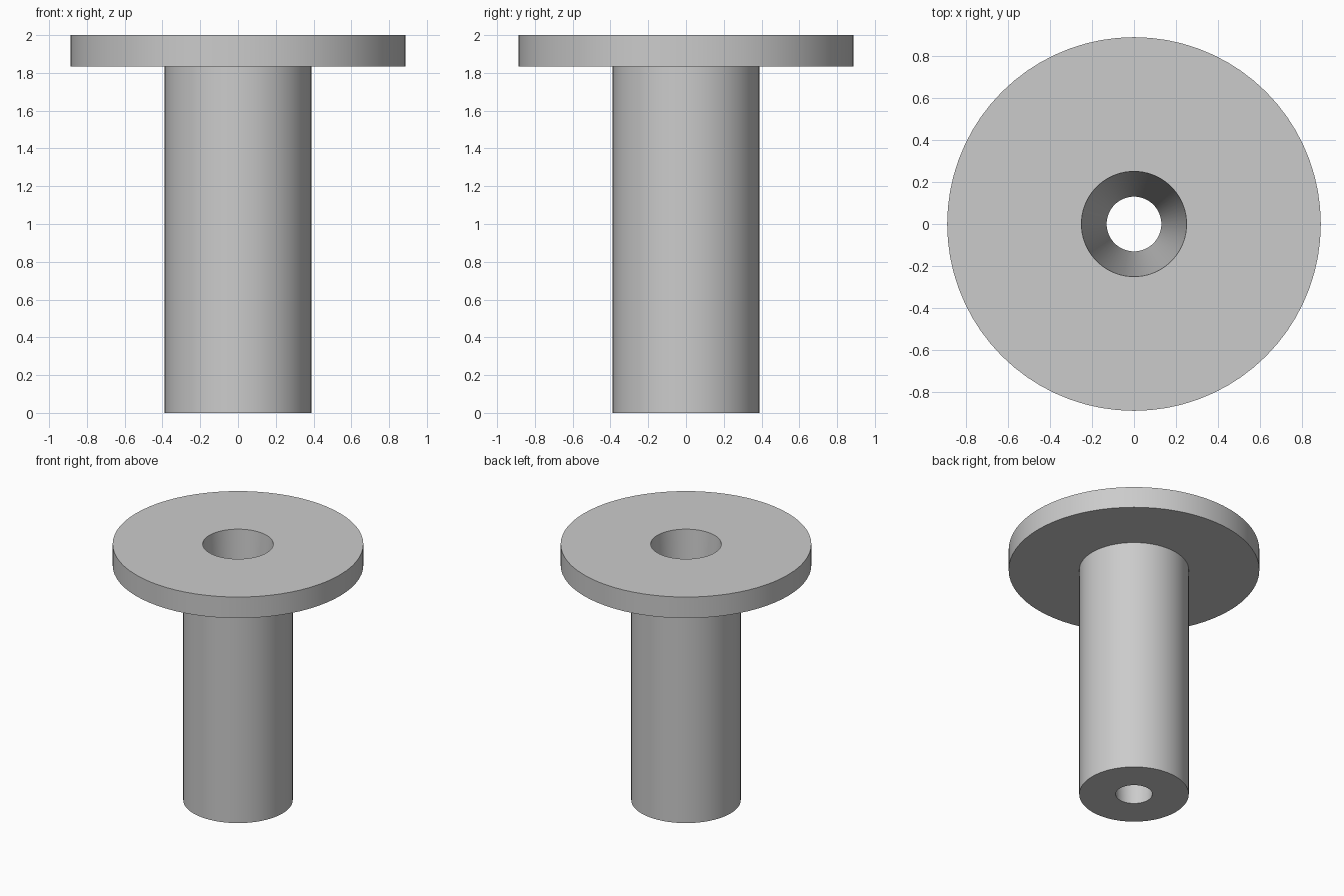
import bpy, bmesh, math

cube = bpy.data.objects.get("Cube")
if cube:
    bpy.data.objects.remove(cube, do_unlink=True)

# Main dimensions
HEIGHT, FLANGE_BOTTOM = 2.0, 1.835
FLANGE_R, SHAFT_R = 0.888, 0.388
BORE_TOP_R, BORE_BOTTOM_R = 0.25, 0.13
SIDES = 72

# Plain grey material
grey = bpy.data.materials.new("plain_grey")
grey.use_nodes = True
colour = (0.6, 0.6, 0.6, 1)
grey.diffuse_color = colour
grey.node_tree.nodes["Principled BSDF"].inputs["Base Color"].default_value = colour


def lathe(name, profile, material):
    """Revolve a closed (radius, height) profile around z."""
    bm = bmesh.new()
    verts = [bm.verts.new((r, 0, z)) for r, z in profile]
    edges = [bm.edges.new((v, verts[i - 1])) for i, v in enumerate(verts)]
    bmesh.ops.spin(bm, geom=verts + edges, cent=(0, 0, 0), axis=(0, 0, 1),
                   angle=math.tau, steps=SIDES, use_merge=True)
    bmesh.ops.remove_doubles(bm, verts=bm.verts[:], dist=0.0001)
    bmesh.ops.recalc_face_normals(bm, faces=bm.faces[:])
    mesh = bpy.data.meshes.new(name)
    bm.to_mesh(mesh)
    bm.free()
    mesh.materials.append(material)
    obj = bpy.data.objects.new(name, mesh)
    bpy.context.collection.objects.link(obj)
    bpy.ops.object.select_all(action="DESELECT")
    obj.select_set(True)
    bpy.context.view_layer.objects.active = obj
    bpy.ops.object.shade_smooth_by_angle(angle=math.radians(30))
    return obj


# Flanged sleeve with a tapered through bore
lathe("flanged_sleeve", [
    (BORE_BOTTOM_R, 0),
    (SHAFT_R, 0),
    (SHAFT_R, FLANGE_BOTTOM),
    (FLANGE_R, FLANGE_BOTTOM),
    (FLANGE_R, HEIGHT),
    (BORE_TOP_R, HEIGHT),
], grey)
